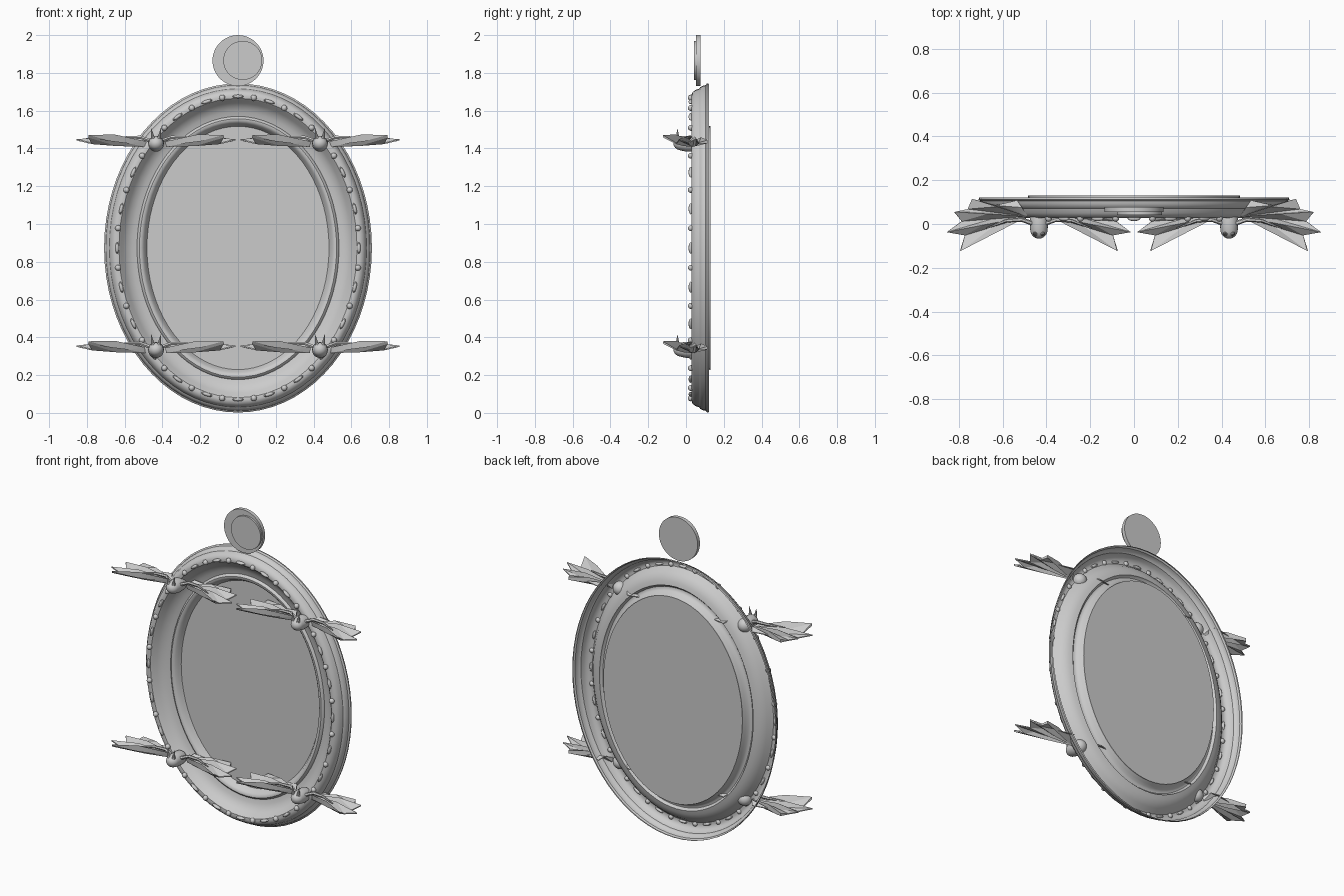
import bpy, bmesh, math
from mathutils import Vector, Matrix

if "Cube" in bpy.data.objects:
    bpy.data.objects.remove(bpy.data.objects["Cube"])

grey = bpy.data.materials.new("plain grey")
grey.diffuse_color = (0.6, 0.6, 0.6, 1)
grey.use_nodes = True
grey.node_tree.nodes["Principled BSDF"].inputs["Base Color"].default_value = grey.diffuse_color

CZ, DB = 0.873, 0.162      # oval centre height, extra height of each oval


def finish(name, bm, angle=35):
    bmesh.ops.recalc_face_normals(bm, faces=bm.faces)
    me = bpy.data.meshes.new(name)
    bm.to_mesh(me)
    bm.free()
    me.materials.append(grey)
    me.polygons.foreach_set("use_smooth", [True] * len(me.polygons))
    me.set_sharp_from_angle(angle=math.radians(angle))
    ob = bpy.data.objects.new(name, me)
    bpy.context.collection.objects.link(ob)
    return ob


def oval(a, y, n):
    return [(a * math.cos(2 * math.pi * i / n), y,
             CZ + (a + DB) * math.sin(2 * math.pi * i / n)) for i in range(n)]


def bridge(bm, rings):
    n = len(rings[0])
    for r0, r1 in zip(rings, rings[1:]):
        for i in range(n):
            j = (i + 1) % n
            bm.faces.new((r0[i], r0[j], r1[j], r1[i]))


def disc(name, x, z, r, y0, y1):
    bm = bmesh.new()
    m = Matrix.Translation((x, (y0 + y1) / 2, z)) @ Matrix.Rotation(math.pi / 2, 4, 'X')
    bmesh.ops.create_cone(bm, cap_ends=True, segments=48, radius1=r, radius2=r,
                          depth=y1 - y0, matrix=m)
    return finish(name, bm)


# Moulded oval frame: hollow-backed shell swept from a profile of (half width, y)
profile = [(.707, .121), (.709, .111), (.700, .104), (.698, .092), (.690, .076),
           (.682, .071), (.675, .050), (.662, .034), (.645, .028), (.630, .030),
           (.620, .040), (.605, .060), (.585, .078), (.560, .090), (.535, .096),
           (.531, .088), (.522, .082), (.511, .083), (.500, .092), (.491, .108),
           (.482, .124)]
bm = bmesh.new()
bridge(bm, [[bm.verts.new(p) for p in oval(a, y, 72)] for a, y in profile])
finish("oval_frame", bm)

# Flat panel closing the opening
bm = bmesh.new()
rings = [[bm.verts.new(p) for p in oval(.484, y, 72)] for y in (.124, .131)]
bridge(bm, rings)
bm.faces.new(rings[0])
bm.faces.new(rings[1])
finish("panel", bm)

# Beading: round beads alternating with long beads
bm = bmesh.new()
A = .64
for k in range(48):
    t = math.radians(7.5 * k)
    pos = Vector((A * math.cos(t), .026, CZ + (A + DB) * math.sin(t)))
    tangent = math.atan2((A + DB) * math.cos(t), -A * math.sin(t))
    scale = (1, 1, 1) if k % 2 else (1.9, .8, .6)
    m = (Matrix.Translation(pos) @ Matrix.Rotation(-tangent, 4, 'Y')
         @ Matrix.Diagonal((*scale, 1)))
    bmesh.ops.create_uvsphere(bm, u_segments=12, v_segments=8, radius=.016, matrix=m)
finish("beading", bm)

# Medallion on top: large disc with a smaller raised disc set off centre
disc("medallion", 0, 1.865, .135, .054, .077)
disc("medallion_plate", .025, 1.866, .103, .042, .056)


# Winged ornaments
def wing(bm, c, s):
    def P(x, y, z):
        return c + Vector((s * x, y, z))
    # outline alternates finger tips (raised ribs) and notches (valleys)
    edge = [(.10, .108, .012), (.20, .085, .012), (.305, .115, .020), (.325, .068, .006),
            (.385, .055, .028), (.352, .012, .006), (.420, -.037, .024),
            (.338, -.052, .004), (.357, -.123, .046), (.23, -.055, .012)]
    root = bm.verts.new(P(.05, .035, .012))
    outer = [bm.verts.new(P(*e)) for e in edge]
    mid = []
    for i, e in enumerate(edge):
        bump = .018 if i % 2 == 0 else -.010
        mid.append(bm.verts.new(P(.05 + (e[0] - .05) * .55, .035 + (e[1] - .035) * .55,
                                  .012 + (e[2] - .012) * .55 + bump)))
    faces = []
    for i in range(len(edge) - 1):
        faces.append(bm.faces.new((root, mid[i], mid[i + 1])))
        faces.append(bm.faces.new((mid[i], outer[i], outer[i + 1])))
        faces.append(bm.faces.new((mid[i], outer[i + 1], mid[i + 1])))
    bmesh.ops.recalc_face_normals(bm, faces=faces)
    bmesh.ops.solidify(bm, geom=faces, thickness=.005)
    # tapering arm joining body and wing
    path = [(.02, .0, .012), (.08, .02, .034), (.15, .015, .034), (.24, -.02, .026)]
    rings = []
    for p, r in zip(path, (.012, .010, .008, .003)):
        rings.append([bm.verts.new(P(*p) + Vector((0, r * math.cos(a), r * math.sin(a))))
                      for a in [math.pi / 3 * k for k in range(6)]])
    bridge(bm, rings)
    bm.faces.new(rings[0])
    bm.faces.new(rings[-1])


for x, side in ((-.434, "left"), (.434, "right")):
    for z, level in ((1.425, "upper"), (.333, "lower")):
        c = Vector((x, 0, z))
        # rounded body running through the frame, narrower at the head
        bm = bmesh.new()
        bmesh.ops.create_uvsphere(bm, u_segments=20, v_segments=14, radius=.042,
                                  matrix=Matrix.Rotation(math.pi / 2, 4, 'X'))
        for v in bm.verts:
            if v.co.y < -.001:
                v.co.y -= .025
                v.co.x *= .95
                v.co.z = v.co.z * .9 + .003
            elif v.co.y > .001:
                v.co.y += .035
        bmesh.ops.translate(bm, verts=bm.verts, vec=c)
        # pointed ears
        for s in (-1, 1):
            m = (Matrix.Translation(c + Vector((s * .021, -.045, .055)))
                 @ Matrix.Rotation(s * .15, 4, 'Y'))
            bmesh.ops.create_cone(bm, cap_ends=True, segments=8, radius1=.011,
                                  radius2=0, depth=.056, matrix=m)
        finish(f"{level}_{side}_body", bm)
        bm = bmesh.new()
        for s in (-1, 1):
            wing(bm, c, s)
        finish(f"{level}_{side}_wings", bm, 20)
